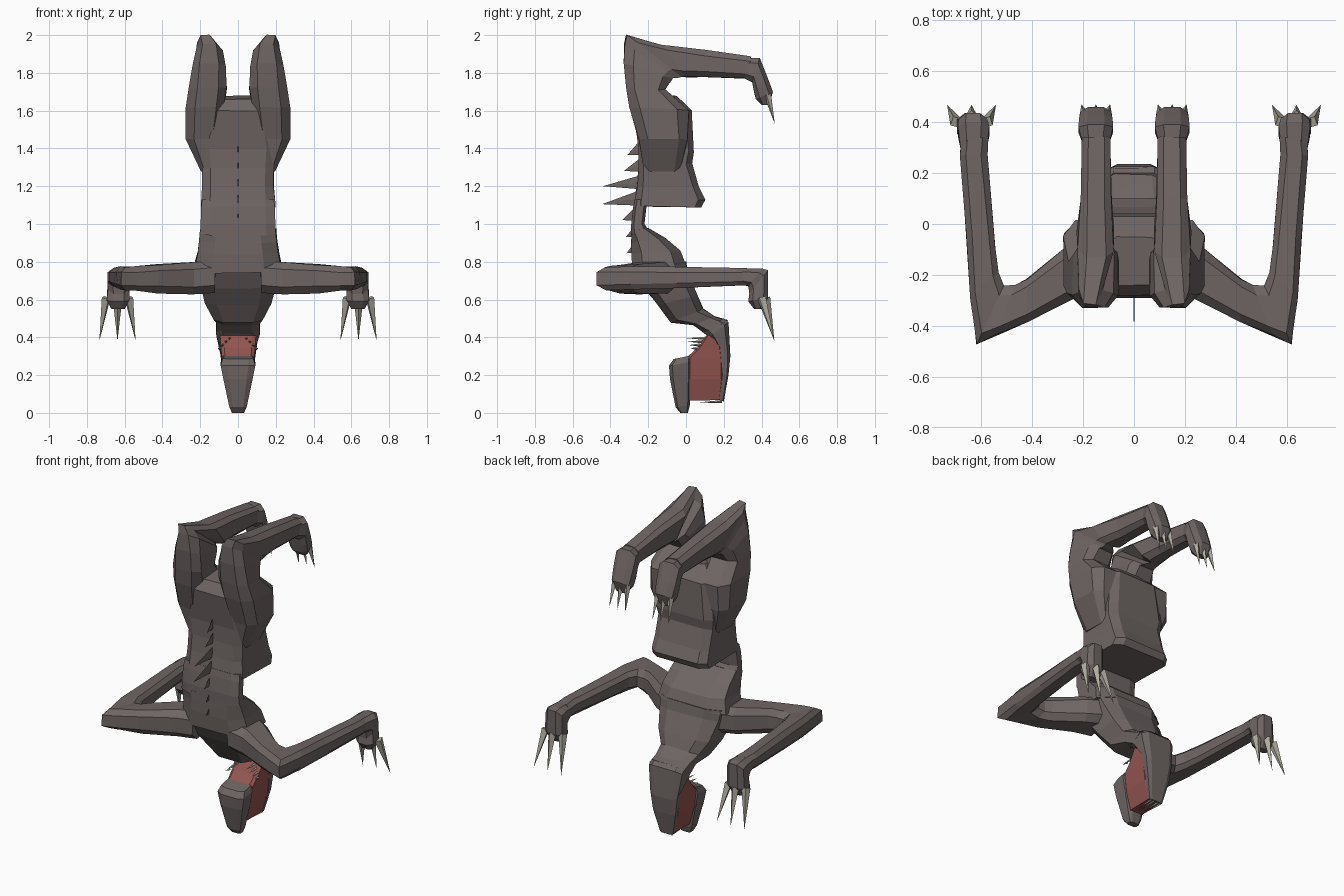
import bpy, bmesh, math, random
from mathutils import Vector

random.seed(4)


def material(name, rgb):
    m = bpy.data.materials.new(name)
    m.diffuse_color = (*rgb, 1)
    return m


HIDE = material("grey hide", (0.158, 0.132, 0.128))
FLESH = material("red flesh", (0.29, 0.09, 0.082))
BONE = material("bone", (0.44, 0.42, 0.35))


def outline(a, b):
    """Eight-sided cross-section; a and b set how square its corners are."""
    return [(-1, -a), (-b, -1), (b, -1), (1, -a), (1, a), (b, 1), (-b, 1), (-1, a)]


def finish(name, bm, mat, mirror):
    bmesh.ops.recalc_face_normals(bm, faces=bm.faces)
    me = bpy.data.meshes.new(name)
    bm.to_mesh(me)
    bm.free()
    me.materials.append(mat)
    ob = bpy.data.objects.new(name, me)
    bpy.context.collection.objects.link(ob)
    if mirror:
        ob.modifiers.new("mirror", 'MIRROR').use_mirror_merge = False
    return ob


def loft(name, sections, axis, mat=HIDE, mirror=False, rough=0.0, square=(.5, .55)):
    """Each section: p (2 values), q (2 values), centre and half width on the axis."""
    bm = bmesh.new()
    rings = []
    for u0, v0, u1, v1, c, h in sections:
        ring = []
        for s, t in outline(*square):
            k = (s + 1) / 2
            u, v, w = u0 + (u1 - u0) * k, v0 + (v1 - v0) * k, c + h * t
            co = Vector((w, u, v) if axis == 'x' else (u, v, w))
            co += Vector([random.uniform(-rough, rough) for _ in range(3)])
            ring.append(bm.verts.new(co))
        rings.append(ring)
    for a, b in zip(rings, rings[1:]):
        for i in range(8):
            j = (i + 1) % 8
            bm.faces.new((a[i], a[j], b[j], b[i]))
    bm.faces.new(rings[0])
    bm.faces.new(rings[-1])
    return finish(name, bm, mat, mirror)


def spikes(name, items, mat=BONE, mirror=False, sides=4, flat=1.0):
    """Each item: base point, tip point, base radius; flat thins the base in x."""
    bm = bmesh.new()
    for base, tip, r in items:
        base, tip = Vector(base), Vector(tip)
        rot = (tip - base).to_track_quat('Z', 'Y')
        ring = []
        for i in range(sides):
            a = 2 * math.pi * i / sides
            co = rot @ Vector((r * math.cos(a), r * math.sin(a), 0))
            co.x *= flat
            ring.append(bm.verts.new(base + co))
        top = bm.verts.new(tip)
        for i in range(sides):
            bm.faces.new((ring[i], ring[(i + 1) % sides], top))
        bm.faces.new(ring)
    return finish(name, bm, mat, mirror)


# Torso, thin waist, chest and neck
loft("belly", [
    (-.24, 1.66, -.05, 1.68, 0, .09),
    (-.28, 1.60, .03, 1.60, 0, .17),
    (-.25, 1.40, .04, 1.38, 0, .20),
    (-.25, 1.30, .03, 1.32, 0, .19),
    (-.26, 1.20, .07, 1.20, 0, .19),
    (-.275, 1.11, .10, 1.13, 0, .195),
    (-.275, 1.095, .08, 1.09, 0, .195)], 'x', rough=.003, square=(.75, .8))
loft("waist", [
    (-.272, 1.13, -.20, 1.13, 0, .19),
    (-.28, 1.09, -.21, 1.085, 0, .195),
    (-.29, 1.00, -.22, 1.00, 0, .198),
    (-.29, .94, -.20, .97, 0, .20)], 'x', square=(.75, .6))
loft("chest", [
    (-.29, .96, -.20, .98, 0, .20),
    (-.29, .90, -.11, .925, 0, .205),
    (-.29, .84, -.03, .86, 0, .215),
    (-.28, .74, .00, .78, 0, .235)], 'x', rough=.003, square=(.6, .6))
loft("neck", [
    (-.28, .76, .00, .80, 0, .215),
    (-.22, .66, .01, .74, 0, .20),
    (-.15, .57, .06, .62, 0, .175),
    (-.08, .48, .09, .55, 0, .13),
    (.04, .465, .15, .51, 0, .115),
    (.10, .42, .22, .49, 0, .115)], 'x', rough=.003, square=(.62, .65))

# Head: rear jaw, front jaw and flesh between them
loft("rear_jaw", [
    (.08, .44, .20, .50, 0, .114),
    (.12, .40, .225, .48, 0, .116),
    (.165, .36, .235, .30, 0, .094),
    (.185, .20, .225, .20, 0, .078),
    (.17, .07, .20, .06, 0, .045)], 'x', square=(.7, .6))
loft("front_jaw", [
    (-.065, .285, .03, .305, 0, .08),
    (-.09, .25, .03, .27, 0, .092),
    (-.085, .18, .03, .19, 0, .078),
    (-.055, .03, .02, .04, 0, .046),
    (-.03, .0, .01, .0, 0, .032)], 'x', square=(.6, .7))
loft("mouth_flesh", [
    (.11, .41, .17, .41, 0, .095),
    (.06, .345, .20, .35, 0, .09),
    (.00, .29, .205, .29, 0, .086),
    (.00, .18, .205, .18, 0, .073),
    (.00, .05, .06, .085, 0, .043),
    (.03, .055, .195, .065, 0, .038)][:4] + [(.005, .065, .195, .068, 0, .043)],
    'x', FLESH, square=(.8, .8))

# Teeth on the cheeks and the jaw tip
teeth = [((.045 + .018 * i, .11 - .018 * i, .395 - .018 * i),
          (.05 + .018 * i, .0 + .008 * i, .395 - .018 * i), .009) for i in range(4)]
teeth += [((x, .19, .06), (x * .8, .06, .055), .008) for x in (.015, .035)]
spikes("teeth", teeth, mirror=True)

# Thin spines down the back
spikes("back_spines", [((0, y0, z0), (0, y1, z1), r) for y0, z0, y1, z1, r in (
    (-.235, 1.40, -.31, 1.365, .038), (-.24, 1.31, -.33, 1.28, .034),
    (-.245, 1.22, -.44, 1.20, .036), (-.255, 1.135, -.445, 1.105, .038),
    (-.265, 1.05, -.34, 1.02, .033), (-.28, .95, -.32, .93, .02),
    (-.28, .865, -.315, .845, .018))], HIDE, flat=.08)

# Hind legs: thigh, knee, shin and foot
loft("hind_leg", [
    (-.22, 1.28, -.03, 1.28, .16, .035),
    (-.25, 1.45, .01, 1.45, .185, .09),
    (-.30, 1.62, .015, 1.60, .175, .102),
    (-.315, 1.72, -.11, 1.71, .158, .1),
    (-.33, 1.85, -.07, 1.77, .152, .088),
    (-.325, 1.955, -.045, 1.775, .152, .072),
    (-.315, 2.00, -.02, 1.78, .172, .045),
    (-.13, 1.95, .00, 1.78, .15, .072),
    (.10, 1.92, .10, 1.78, .148, .062),
    (.34, 1.885, .34, 1.77, .148, .054)], 'x', mirror=True, rough=.004,
    square=(.55, .62))
loft("hind_foot", [
    (.31, 1.88, .31, 1.77, .15, .05),
    (.39, 1.88, .35, 1.75, .15, .068),
    (.43, 1.78, .36, 1.70, .15, .066),
    (.46, 1.70, .37, 1.66, .15, .06),
    (.44, 1.63, .40, 1.63, .15, .035)], 'x', mirror=True)
spikes("hind_claws", [((.15 + d, .43, 1.69), (.15 + d * 1.25, .47, 1.53), .02)
                      for d in (-.045, 0, .045)], mirror=True)

# Front legs: upper arm, elbow, forearm and hand
loft("front_leg", [
    (.12, -.28, .15, -.03, .72, .085),
    (.23, -.29, .27, -.09, .715, .085),
    (.42, -.385, .42, -.215, .71, .075),
    (.545, -.44, .465, -.24, .71, .066),
    (.62, -.47, .51, -.24, .71, .058),
    (.64, -.29, .535, -.19, .715, .06),
    (.66, -.05, .545, -.08, .715, .056),
    (.68, .27, .578, .27, .722, .045),
    (.675, .34, .575, .34, .72, .043)], 'z', mirror=True, rough=.004,
    square=(.55, .62))
loft("front_hand", [
    (.29, .765, .29, .68, .63, .05),
    (.40, .765, .33, .67, .63, .062),
    (.435, .755, .335, .63, .632, .056),
    (.435, .61, .33, .59, .635, .06),
    (.40, .55, .36, .55, .635, .035)], 'x', mirror=True)
spikes("front_claws", [((.638 + d, .40 + e, .61), (.638 + d * 1.6, .468, .38), .026)
                       for d, e in ((-.06, 0), (0, .02), (.06, 0))], mirror=True)
